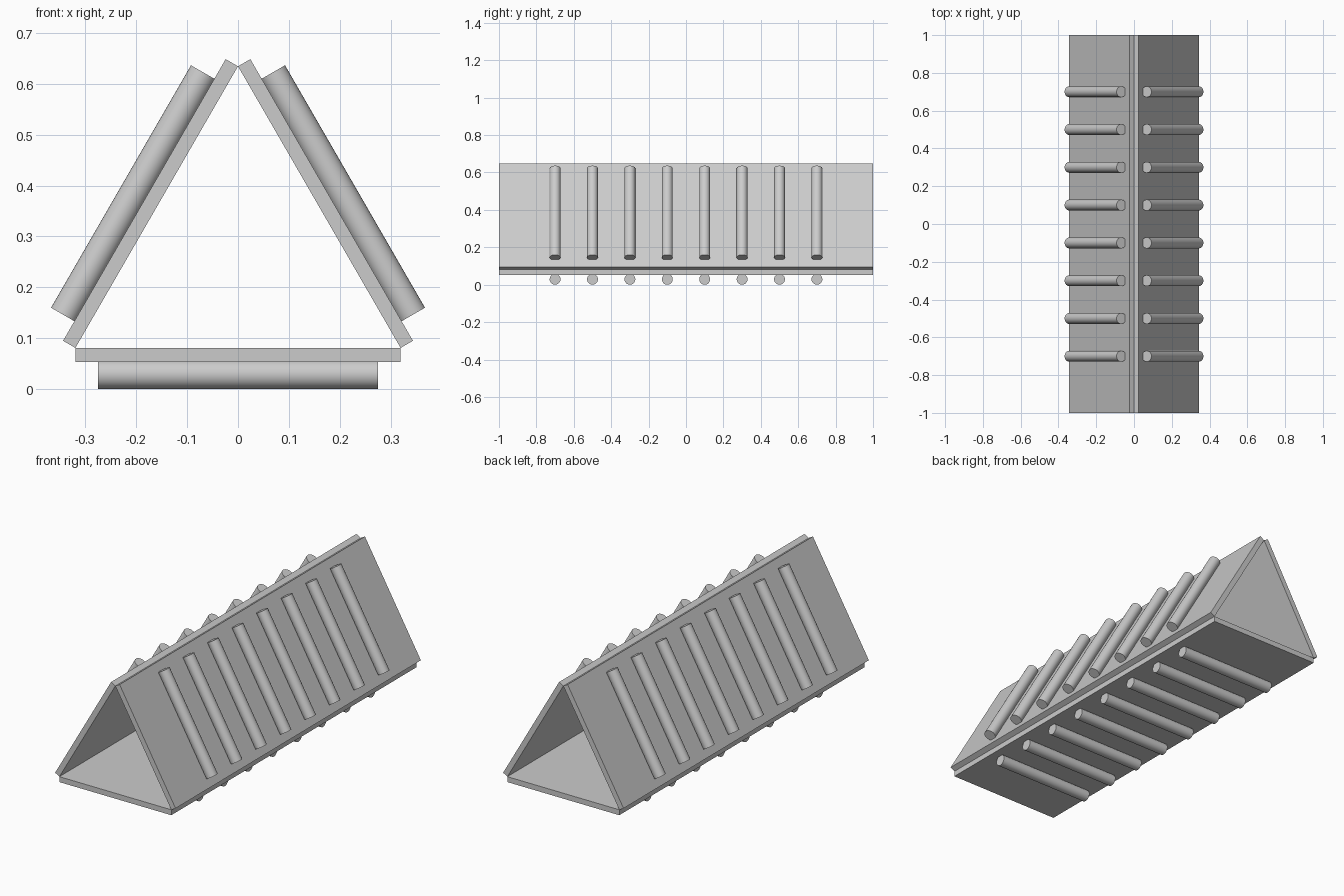
import bpy
import math
from mathutils import Matrix, Vector

cube = bpy.data.objects.get("Cube")
if cube:
    bpy.data.objects.remove(cube, do_unlink=True)

LENGTH = 2.0          # prism length along y
SIDE = 0.639          # panel width
THICK = 0.028
PANEL_BASE = 0.053    # underside of the floor panel
ROD_RADIUS = 0.029
ROD_LENGTH = 0.55
ROD_COUNT = 8
ROD_STEP = 0.2
CENTRE_Z = PANEL_BASE + THICK + SIDE / (2 * math.sqrt(3))

grey = bpy.data.materials.new("plain_grey")
grey.use_nodes = True
colour = (0.6, 0.6, 0.6, 1)
grey.diffuse_color = colour
grey.node_tree.nodes["Principled BSDF"].inputs["Base Color"].default_value = colour


def finish(name, turn):
    """Name the active object, colour it and turn it about the prism axis."""
    obj = bpy.context.object
    obj.name = name
    obj.data.materials.append(grey)
    pivot = Matrix.Translation(Vector((0, 0, CENTRE_Z)))
    bpy.context.view_layer.update()
    obj.matrix_world = pivot @ turn @ pivot.inverted() @ obj.matrix_world


for side, angle in (("bottom", 0), ("left", -120), ("right", 120)):
    turn = Matrix.Rotation(math.radians(angle), 4, "Y")

    # Flat wall panel
    bpy.ops.mesh.primitive_cube_add(size=1, location=(0, 0, PANEL_BASE + THICK / 2))
    bpy.context.object.scale = (SIDE, LENGTH, THICK)
    finish(f"{side}_panel", turn)

    # Row of round bars, slightly sunk into the panel
    for i in range(ROD_COUNT):
        y = (i - (ROD_COUNT - 1) / 2) * ROD_STEP
        bpy.ops.mesh.primitive_cylinder_add(
            vertices=32, radius=ROD_RADIUS, depth=ROD_LENGTH,
            location=(0, y, ROD_RADIUS), rotation=(0, math.pi / 2, 0))
        bpy.ops.object.shade_smooth_by_angle(angle=math.radians(30))
        finish(f"{side}_bar_{i + 1}", turn)
